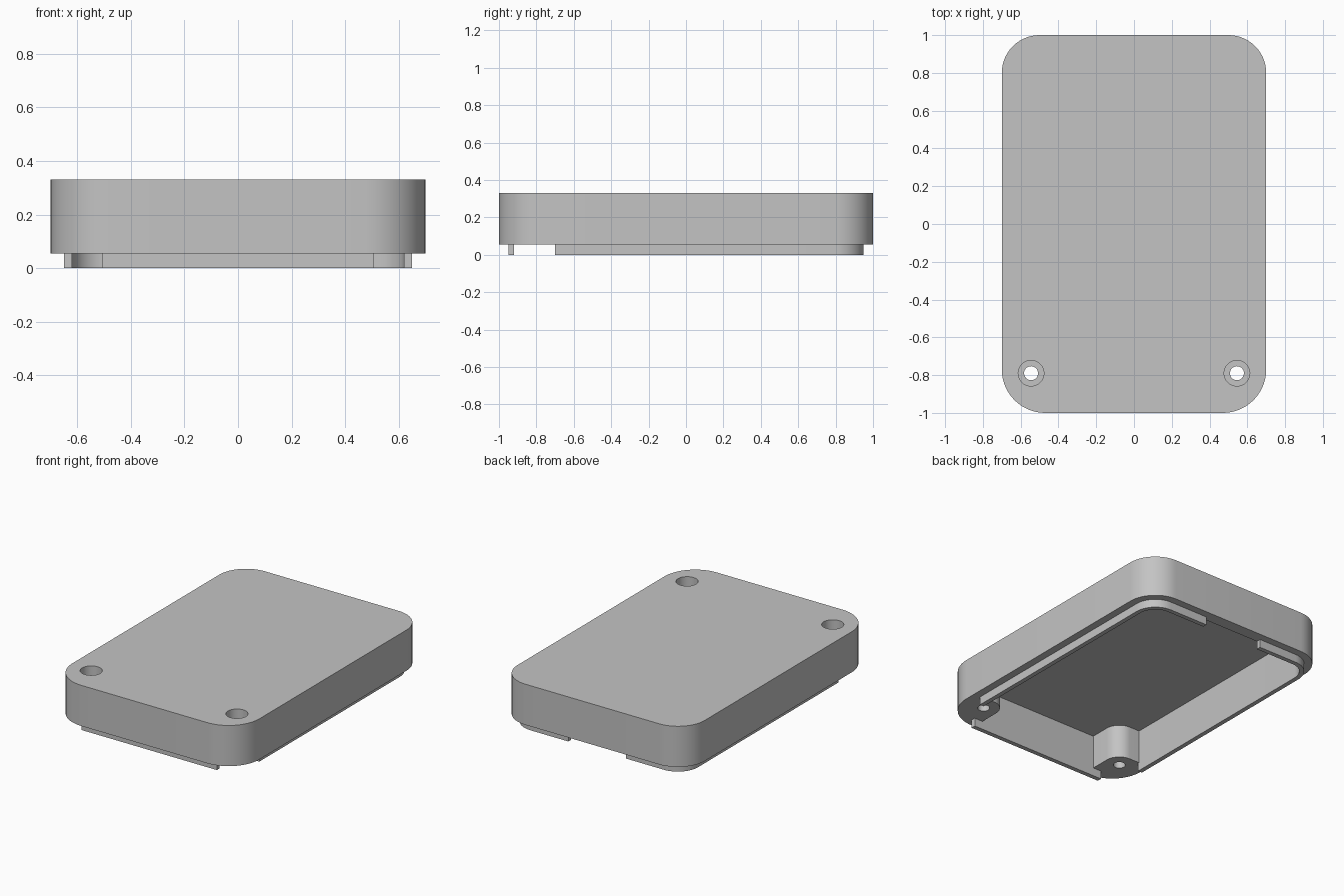
import bpy
import bmesh
from math import cos, sin, radians

cube = bpy.data.objects.get("Cube")
if cube:
    bpy.data.objects.remove(cube, do_unlink=True)

grey = bpy.data.materials.new("plain grey")
grey.use_nodes = True
colour = (0.55, 0.55, 0.55, 1)
grey.diffuse_color = colour
grey.node_tree.nodes["Principled BSDF"].inputs["Base Color"].default_value = colour

# Main heights and half sizes
TOP, CEILING, RIM = 0.33, 0.28, 0.055
HALF_X, HALF_Y = 0.70, 1.0
LEDGE, LIP = 0.05, 0.03
IN_X, IN_Y = HALF_X - LEDGE - LIP, HALF_Y - LEDGE - LIP
BOSS_X, BOSS_Y, BOSS_R = 0.545, -0.79, 0.10


def arc(cx, cy, r, start, end, steps=14):
    angles = [radians(start + (end - start) * i / steps) for i in range(steps + 1)]
    return [(cx + r * cos(a), cy + r * sin(a)) for a in angles]


def mirrored(half):
    """Close a right-hand half outline with its mirror image."""
    return half + [(-x, y) for x, y in reversed(half)]


def prism(name, outline, z0, z1):
    bm = bmesh.new()
    base = bm.faces.new([bm.verts.new((x, y, z0)) for x, y in outline])
    grown = bmesh.ops.extrude_face_region(bm, geom=[base])["geom"]
    top = [v for v in grown if isinstance(v, bmesh.types.BMVert)]
    bmesh.ops.translate(bm, verts=top, vec=(0, 0, z1 - z0))
    bmesh.ops.recalc_face_normals(bm, faces=bm.faces)
    mesh = bpy.data.meshes.new(name)
    bm.to_mesh(mesh)
    bm.free()
    mesh.materials.append(grey)
    obj = bpy.data.objects.new(name, mesh)
    bpy.context.collection.objects.link(obj)
    return obj


def select(obj):
    bpy.ops.object.select_all(action="DESELECT")
    obj.select_set(True)
    bpy.context.view_layer.objects.active = obj


def smooth(obj):
    select(obj)
    bpy.ops.object.shade_smooth_by_angle(angle=radians(30))


def cut(target, cutter):
    cutter.hide_render = True
    mod = target.modifiers.new("cut", "BOOLEAN")
    mod.operation = "DIFFERENCE"
    mod.solver = "EXACT"
    mod.object = cutter
    select(target)
    bpy.ops.object.modifier_apply(modifier=mod.name)
    bpy.data.objects.remove(cutter, do_unlink=True)


# Outer shell, with slightly larger corners at the front
FRONT_R, BACK_R = 0.23, 0.20
shell = prism("cover_shell", mirrored(
    arc(HALF_X - FRONT_R, FRONT_R - HALF_Y, FRONT_R, -90, 0)
    + arc(HALF_X - BACK_R, HALF_Y - BACK_R, BACK_R, 0, 90)), RIM, TOP)

# Hollow underside, leaving a screw boss in each front corner
in_r = BACK_R - LEDGE - LIP
cavity = prism("cavity_cutter", mirrored(
    [(BOSS_X - BOSS_R, -IN_Y)]
    + arc(BOSS_X, BOSS_Y, BOSS_R, 180, 90)
    + [(IN_X, BOSS_Y + BOSS_R)]
    + arc(IN_X - in_r, IN_Y - in_r, in_r, 0, 90)), -0.1, CEILING)
cut(shell, cavity)

# Screw holes with wide counterbores from above
for side in (-1, 1):
    for radius, bottom in ((0.068, 0.16), (0.037, -0.1)):
        ring = arc(side * BOSS_X, BOSS_Y, radius, 0, 360, 40)[:-1]
        cut(shell, prism("hole_cutter", ring, bottom, TOP + 0.1))
smooth(shell)

# Locating lip: straight front strip
front_end = 0.507
smooth(prism("front_lip", mirrored(
    [(front_end, -IN_Y - LIP), (front_end, -IN_Y)]), 0, RIM))

# Locating lip: side strips that wrap the back corners and stop at a gap
side_start, gap = -0.70, 0.215
cx, cy = IN_X - in_r, IN_Y - in_r
outer = [(IN_X + LIP, side_start)] + arc(cx, cy, in_r + LIP, 0, 90) + [(gap, IN_Y + LIP)]
inner = [(IN_X, side_start)] + arc(cx, cy, in_r, 0, 90) + [(gap, IN_Y)]
for side, name in ((1, "left_lip"), (-1, "right_lip")):
    outline = [(side * x, y) for x, y in outer + inner[::-1]]
    smooth(prism(name, outline, 0, RIM))
